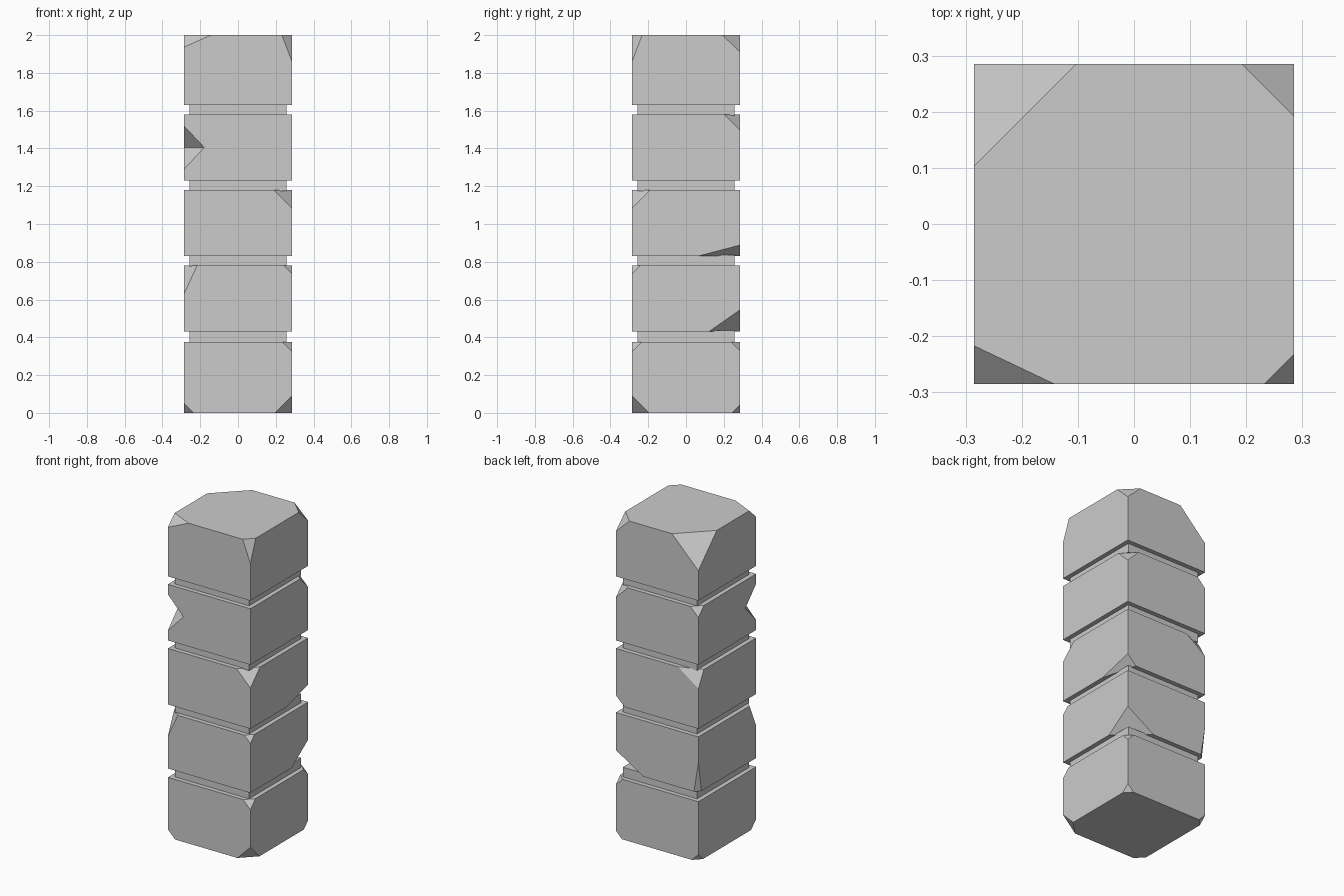
import bpy, bmesh
from mathutils import Vector

if "Cube" in bpy.data.objects:
    bpy.data.objects.remove(bpy.data.objects["Cube"])

H = 0.285     # half width of a block
CORE = 0.257  # half width of the neck between blocks


def finish(name, bm):
    bmesh.ops.recalc_face_normals(bm, faces=bm.faces)
    mesh = bpy.data.meshes.new(name)
    bm.to_mesh(mesh)
    bm.free()
    obj = bpy.data.objects.new(name, mesh)
    bpy.context.collection.objects.link(obj)
    return obj


def box(half, z0, z1):
    bm = bmesh.new()
    bmesh.ops.create_cube(bm, size=1)
    for v in bm.verts:
        v.co = Vector((v.co.x * 2 * half, v.co.y * 2 * half, z0 + (v.co.z + 0.5) * (z1 - z0)))
    return bm


def chip(bm, z0, z1, side, size):
    """Slice one corner off: side = signs of the corner, size = cut length along each edge."""
    sx, sy, sz = side
    corner = Vector((sx * H, sy * H, z1 if sz > 0 else z0))
    normal = Vector([s / d for s, d in zip(side, size)]).normalized()
    point = corner - Vector((sx * size[0], 0, 0))
    cut = bmesh.ops.bisect_plane(bm, geom=bm.verts[:] + bm.edges[:] + bm.faces[:], dist=1e-6,
                                 plane_co=point, plane_no=normal, clear_outer=True)
    edges = [e for e in cut["geom_cut"] if isinstance(e, bmesh.types.BMEdge)]
    bmesh.ops.edgeloop_fill(bm, edges=edges)


def even(d):
    return (d, d, d)


FL, FR, BL, BR = (-1, -1), (1, -1), (-1, 1), (1, 1)
TOP, BOTTOM = (1,), (-1,)

# Stacked blocks: bottom, top, chipped corners
blocks = [
    (0.0, 0.375, [(FR + TOP, even(0.05)), (BR + TOP, even(0.045)), (FL + BOTTOM, even(0.05)),
                  (FR + BOTTOM, even(0.09)), (BR + BOTTOM, even(0.042)), (BL + BOTTOM, even(0.045))]),
    (0.43, 0.78, [(FL + TOP, (0.069, 0.065, 0.148)), (FR + TOP, even(0.042)),
                  (BR + BOTTOM, (0.19, 0.164, 0.115)), (BL + BOTTOM, (0.03, 0.03, 0.19))]),
    (0.83, 1.18, [(FR + TOP, even(0.095)), (BL + TOP, (0.14, 0.055, 0.10)),
                  (BR + BOTTOM, (0.06, 0.222, 0.058))]),
    (1.23, 1.58, [(BR + TOP, even(0.082)), (BL + TOP, even(0.055))]),
    (1.63, 2.0, [(FL + TOP, (0.143, 0.068, 0.063)), (FR + TOP, (0.053, 0.053, 0.138)),
                 (BR + TOP, (0.093, 0.093, 0.088)), (BL + TOP, even(0.182))]),
]

objs = []
for i, (z0, z1, chips) in enumerate(blocks, 1):
    bm = box(H, z0, z1)
    for side, size in chips:
        chip(bm, z0, z1, side, size)
    objs.append(finish(f"pillar_block_{i}", bm))

# Recessed necks between the blocks
for i in range(4):
    finish(f"pillar_neck_{i + 1}", box(CORE, blocks[i][1] - 0.005, blocks[i + 1][0] + 0.005))

# Notch in the front left edge of the fourth block, cut with an octahedron
bm = bmesh.new()
bmesh.ops.create_uvsphere(bm, u_segments=4, v_segments=2, radius=1)
for v in bm.verts:
    v.co = Vector((-H + v.co.x * 0.107, -H + v.co.y * 0.107, 1.405 + v.co.z * 0.113))
cutter = finish("notch_cutter", bm)
cutter.hide_render = True
cutter.display_type = 'WIRE'
mod = objs[3].modifiers.new("notch", 'BOOLEAN')
mod.operation = 'DIFFERENCE'
mod.solver = 'EXACT'
mod.object = cutter
